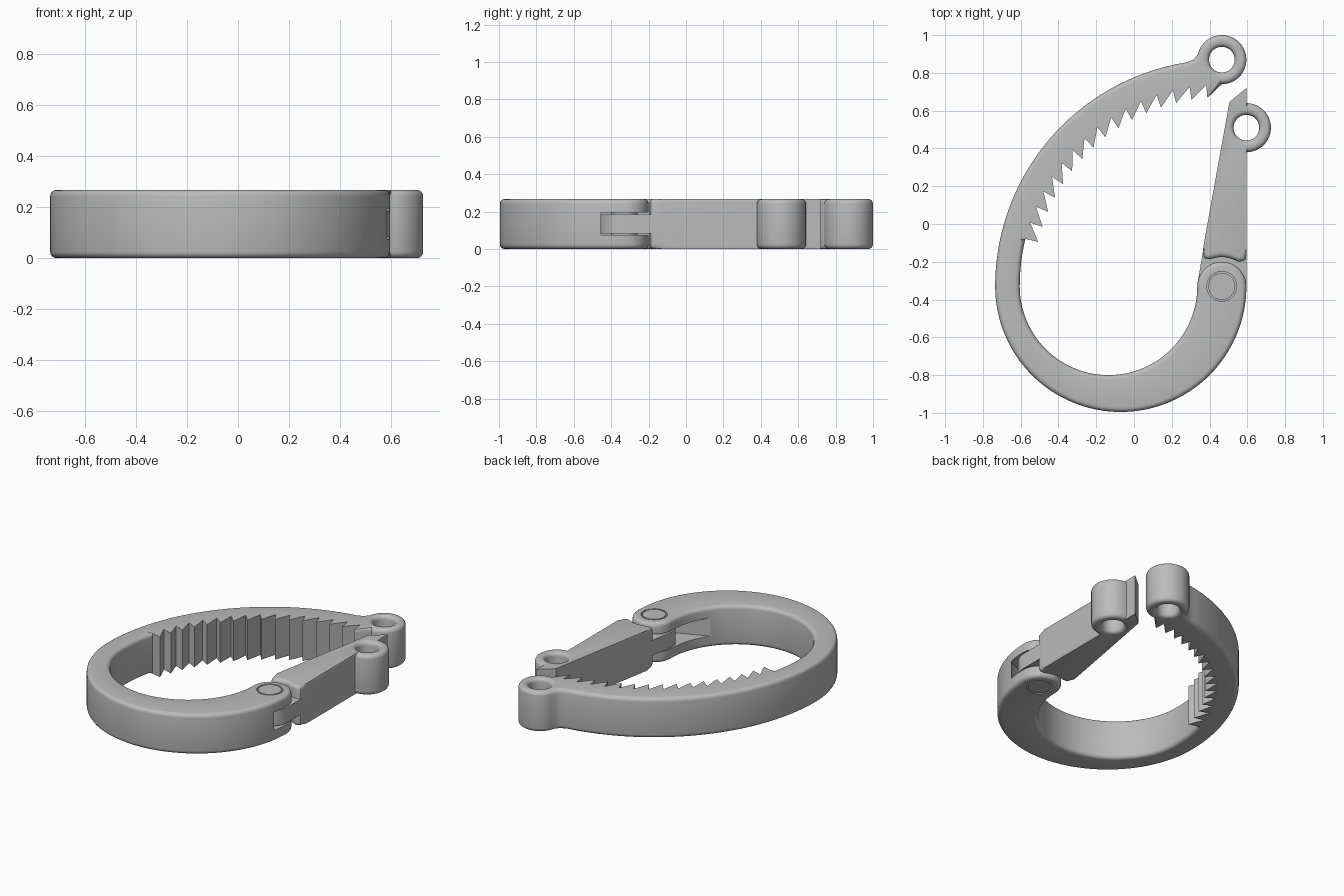
import bpy, bmesh, math
from mathutils import Vector

if "Cube" in bpy.data.objects:
    bpy.data.objects.remove(bpy.data.objects["Cube"])

HEIGHT = 0.267
ROUND = 0.025
PIVOT = (0.465, -0.33)
BODY_EYE = (0.465, 0.87)
GATE_EYE = (0.595, 0.51)
EYE_R, HOLE_R = 0.13, 0.068

grey = bpy.data.materials.new("light_grey")
grey.use_nodes = True
grey.diffuse_color = (0.5, 0.5, 0.5, 1)
grey.node_tree.nodes["Principled BSDF"].inputs["Base Color"].default_value = grey.diffuse_color


def arc(centre, radius, start, end, steps, rounding=ROUND):
    """Points (x, y, edge rounding) along an arc, angles in degrees."""
    pts = []
    for i in range(steps + 1):
        a = math.radians(start + (end - start) * i / steps)
        pts.append((centre[0] + radius * math.cos(a), centre[1] + radius * math.sin(a), rounding))
    return pts


def hole(centre, radius, rounding=ROUND):
    return arc(centre, radius, 360, 0, 40, rounding)


def inward(pts):
    """Mitred direction into the solid at each outline point."""
    result = []
    for i, p in enumerate(pts):
        a, b, c = (Vector(q[:2]) for q in (pts[i - 1], p, pts[(i + 1) % len(pts)]))
        u, v = (b - a).normalized(), (c - b).normalized()
        n, m = Vector((-u.y, u.x)), Vector((-v.y, v.x))
        result.append((n + m) / max(1 + n.dot(m), 0.4))
    return result


def prism(name, outline, holes=(), z0=0.0, z1=HEIGHT):
    """Extrude an outline with holes, rounding the top and bottom rims."""
    bm = bmesh.new()
    steps = [math.radians(a) for a in (0, 22.5, 45, 67.5, 90)]
    layers = [(z0 + ROUND * (1 - math.sin(a)), 1 - math.cos(a)) for a in reversed(steps)]
    layers += [(z1 - ROUND * (1 - math.sin(a)), 1 - math.cos(a)) for a in steps]
    rims = [[], []]
    for raw in (outline, *holes):
        pts = [p for i, p in enumerate(raw)
               if (Vector(p[:2]) - Vector(raw[i - 1][:2])).length > 1e-4]
        dirs = inward(pts)
        rows = [[bm.verts.new((x + d.x * r * inset, y + d.y * r * inset, z))
                 for (x, y, r), d in zip(pts, dirs)] for z, inset in layers]
        n = len(pts)
        for low, high in zip(rows, rows[1:]):
            for i in range(n):
                j = (i + 1) % n
                bm.faces.new((low[i], low[j], high[j], high[i]))
        for rim, row in zip(rims, (rows[0], rows[-1])):
            rim += [bm.edges.get((row[i], row[(i + 1) % n])) for i in range(n)]
    for rim in rims:
        bmesh.ops.triangle_fill(bm, edges=rim, use_beauty=True, use_dissolve=False)
    bmesh.ops.recalc_face_normals(bm, faces=bm.faces)
    mesh = bpy.data.meshes.new(name)
    bm.to_mesh(mesh)
    bm.free()
    mesh.materials.append(grey)
    ob = bpy.data.objects.new(name, mesh)
    bpy.context.collection.objects.link(ob)
    return ob


def activate(ob):
    bpy.ops.object.select_all(action='DESELECT')
    ob.select_set(True)
    bpy.context.view_layer.objects.active = ob


# Curved body: bowl, hinge knuckle, inner wall, sawtooth jaw, eye and back
body_outline = arc((-0.07, -0.33), 0.665, 180, 360, 64)
body_outline += arc(PIVOT, EYE_R, 0, 180, 24)
body_outline += arc((-0.135, -0.33), 0.47, 0, -180, 56)
body_outline += arc(PIVOT, 1.07, 180, 167, 6)
TEETH, PITCH, FIRST = 16, 4.8, 166.4
for k in range(TEETH):
    angle = FIRST - k * PITCH
    body_outline += arc(PIVOT, 1.07, angle, angle, 1, 0)[:1]
    body_outline += arc(PIVOT, 1.0, angle, angle, 1, 0)[:1]
body_outline += arc(BODY_EYE, EYE_R, 270, 513, 36)
body_outline += [(0.334, 0.892, ROUND), (0.315, 0.87, ROUND)]
body_outline += arc(PIVOT, 1.2, 99, 180, 48)
body = prism("clip_body", body_outline, [hole(BODY_EYE, HOLE_R), hole(PIVOT, 0.079, 0)])

# Slot through the knuckle for the gate tongue
slot_outline = arc(PIVOT, 0.172, -75, 190, 32, 0) + [(0.235, -0.61, 0)]
slot = prism("slot_cutter", slot_outline, z0=0.075, z1=0.195)
slot.hide_render = True
cut = body.modifiers.new("slot", 'BOOLEAN')
cut.operation = 'DIFFERENCE'
cut.solver = 'EXACT'
cut.object = slot
activate(body)
bpy.ops.object.modifier_apply(modifier=cut.name)
bpy.data.objects.remove(slot)

# Tapered gate with a pointed nose and an eye on its outer side
gate_outline = [(0.365, -0.165, ROUND), (0.373, -0.18, ROUND), (0.39, -0.186, ROUND)]
gate_outline += arc(PIVOT, 0.155, 112, 68, 8)
gate_outline += [(0.55, -0.198, ROUND), (0.575, -0.197, ROUND), (0.59, -0.188, ROUND),
                 (0.595, -0.17, ROUND), (0.595, -0.13, 0), (0.595, 0.379, 0)]
gate_outline += arc(GATE_EYE, EYE_R, -88, 88, 24)
gate_outline += [(0.595, 0.641, 0), (0.595, 0.72, 0), (0.505, 0.645, 0), (0.367, -0.12, 0)]
gate = prism("gate", gate_outline, [hole(GATE_EYE, HOLE_R)])

# Thin tongue joining the gate to the pivot
tongue_outline = arc(PIVOT, EYE_R, 172, 360, 28, 0) + [(0.595, -0.14, 0), (0.366, -0.14, 0)]
tongue = prism("gate_tongue", tongue_outline, z0=0.083, z1=0.185)

# Hinge pin
pin = prism("hinge_pin", arc(PIVOT, 0.071, 0, 360, 40, 0))

for part in (body, gate, tongue, pin):
    activate(part)
    bpy.ops.object.shade_smooth_by_angle(angle=math.radians(30))
